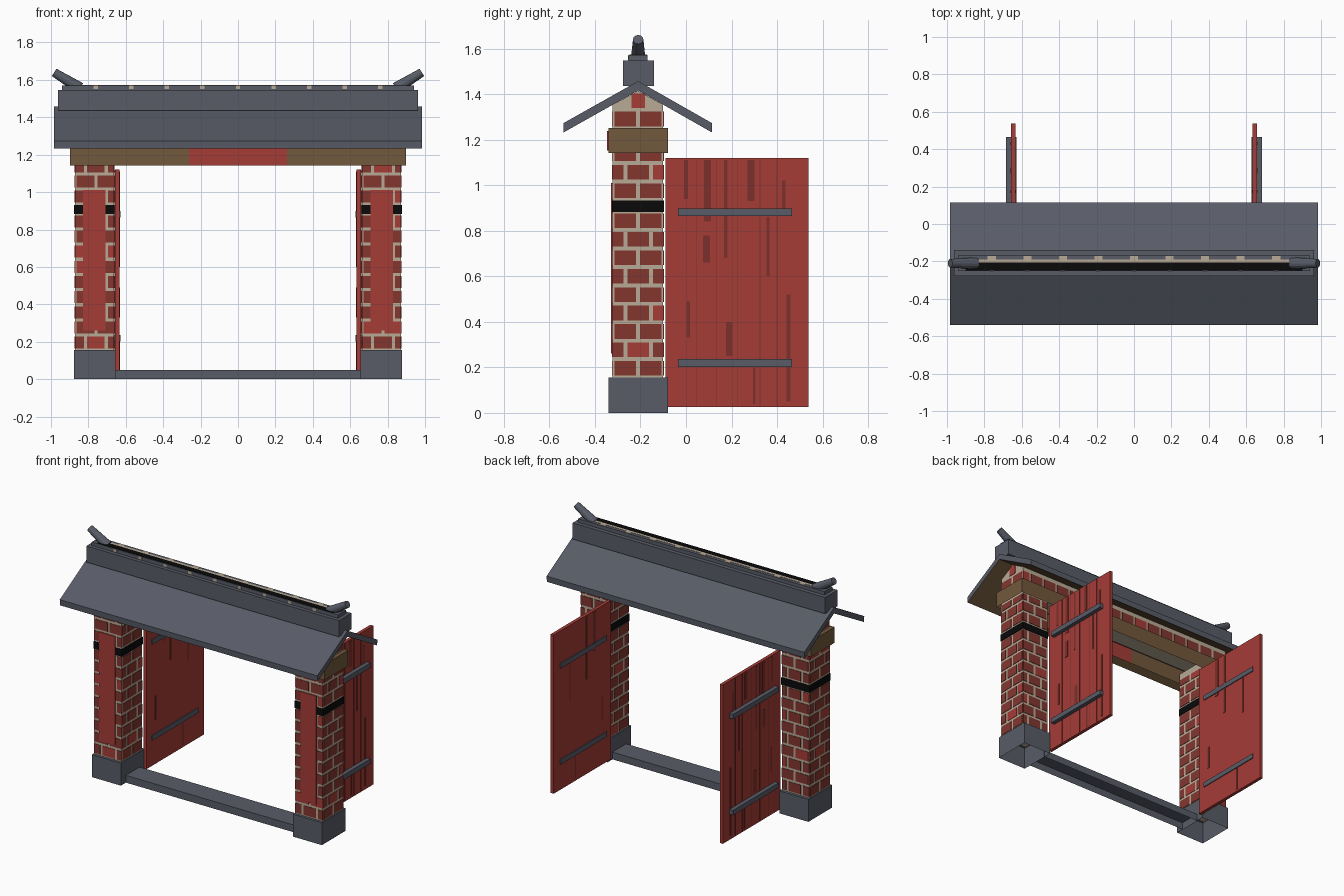
import bpy, bmesh, math, random
from mathutils import Matrix, Vector

random.seed(4)
if "Cube" in bpy.data.objects:
    bpy.data.objects.remove(bpy.data.objects["Cube"])


def material(name, *rgb):
    col = [((c / 255 + 0.055) / 1.055) ** 2.4 if c > 10 else c / 3300 for c in rgb] + [1]
    m = bpy.data.materials.new(name)
    m.use_nodes = True
    m.diffuse_color = col
    bsdf = m.node_tree.nodes["Principled BSDF"]
    bsdf.inputs["Base Color"].default_value = col
    bsdf.inputs["Roughness"].default_value = 0.9
    return m


SLATE = material("slate_grey", 88, 92, 103)
RED = material("painted_red", 165, 60, 54)
GRAIN = material("dark_red_grain", 124, 48, 43)
BRICK = material("brick_red", 131, 54, 47)
MORTAR = material("mortar_cream", 184, 170, 150)
WOOD = material("beam_brown", 114, 88, 60)
BLACK = material("black", 10, 10, 10)


def finish(name, bm, *mats):
    me = bpy.data.meshes.new(name)
    bm.to_mesh(me)
    bm.free()
    for m in mats:
        me.materials.append(m)
    ob = bpy.data.objects.new(name, me)
    bpy.context.collection.objects.link(ob)
    return ob


def add_box(bm, x, y, z, index=0):
    """Box from three (low, high) ranges."""
    lo, hi = Vector(map(min, x, y, z)), Vector()
    ranges = [sorted(r) for r in (x, y, z)]
    lo = Vector([r[0] for r in ranges])
    hi = Vector([r[1] for r in ranges])
    mat = Matrix.Translation((lo + hi) / 2) @ Matrix.Diagonal((*(hi - lo), 1))
    verts = bmesh.ops.create_cube(bm, size=1, matrix=mat)["verts"]
    for f in {f for v in verts for f in v.link_faces}:
        f.material_index = index


def box(name, x, y, z, mat, open_bottom=False):
    bm = bmesh.new()
    add_box(bm, x, y, z)
    if open_bottom:
        down = [f for f in bm.faces if f.normal.z < -0.9]
        bmesh.ops.delete(bm, geom=down, context="FACES_ONLY")
    return finish(name, bm, mat)


def extrude_profile(name, profile, half, *mats):
    """Closed (y, z) profile swept along x."""
    bm = bmesh.new()
    face = bm.faces.new([bm.verts.new((-half, y, z)) for y, z in profile])
    out = bmesh.ops.extrude_face_region(bm, geom=[face])["geom"]
    for v in out:
        if isinstance(v, bmesh.types.BMVert):
            v.co.x = half
    bmesh.ops.recalc_face_normals(bm, faces=bm.faces)
    for f in bm.faces:
        f.material_index = int(f.normal.z < -0.5 and len(mats) > 1)
    return finish(name, bm, *mats)


COURSE, LENGTH, GAP, PROUD = 0.081, 0.112, 0.017, 0.003


def add_bricks(bm, axis, plane, u_range, z0, z1, shift=0, limit=None):
    """Running-bond brick plates on a wall facing x or y."""
    row = 0
    while z0 + row * COURSE < z1 - 0.02:
        a = z0 + row * COURSE + GAP / 2
        b = min(a + COURSE - GAP, z1)
        lo, hi = limit(b) if limit else u_range
        u = u_range[0] - LENGTH * (0.5 if (row + shift) % 2 else 0)
        while u < hi:
            s, e = max(u + GAP / 2, lo), min(u + LENGTH - GAP / 2, hi)
            if e - s > 0.012:
                thin = (plane - PROUD, plane + PROUD)
                spans = (thin, (s, e)) if axis == "x" else ((s, e), thin)
                add_box(bm, *spans, (a, b), int(random.random() < 0.12))
            u += LENGTH
        row += 1


# Shared depth of the masonry and its centre line
FRONT, BACK, MID = -0.322, -0.1, -0.21
BASE_Y = (-0.34, -0.08)

# Pillars, bases and doors, mirrored to both sides
streaks = [(0.0, 0.016, 0.94, 1.11), (0.095, 0.03, 0.84, 1.11), (0.09, 0.03, 0.66, 0.78),
           (0.175, 0.016, 0.68, 1.11), (0.285, 0.03, 0.93, 1.11), (0.36, 0.012, 0.6, 0.86),
           (0.43, 0.016, 0.88, 1.02), (0.01, 0.016, 0.33, 0.49), (0.19, 0.03, 0.25, 0.4),
           (0.3, 0.012, 0.04, 0.2), (0.45, 0.016, 0.05, 0.52)]
for side, label in ((1, "left"), (-1, "right")):
    inner, outer = 0.663 * side, 0.872 * side
    px = tuple(sorted((inner, outer)))
    box(label + "_base", (0.656 * side, 0.878 * side), BASE_Y, (0, 0.155), SLATE, True)
    box(label + "_pillar_mortar", px, (FRONT, BACK), (0.15, 1.2), MORTAR)
    bm = bmesh.new()
    for z0, z1 in ((0.155, 0.882), (0.935, 1.15)):
        for plane in px:
            add_bricks(bm, "x", plane, (FRONT, BACK), z0, z1)
        for plane in (FRONT, BACK):
            add_bricks(bm, "y", plane, px, z0, z1, 1)
    finish(label + "_pillar_bricks", bm, BRICK, RED)
    box(label + "_pillar_band", (inner - 0.004 * side, outer + 0.004 * side),
        (FRONT - 0.004, BACK + 0.004), (0.882, 0.932), BLACK)
    box(label + "_pillar_panel", (0.708 * side, 0.828 * side), (-0.33, FRONT), (0.26, 1.01), RED)

    # Open door with straps and wood grain
    d_in, d_out = 0.634 * side, 0.657 * side
    box(label + "_door", (d_in, d_out), (-0.09, 0.537), (0.025, 1.12), RED)
    bm = bmesh.new()
    for z in (0.202, 0.864):
        add_box(bm, (0.628 * side, 0.685 * side), (-0.035, 0.466), (z, z + 0.034))
    finish(label + "_door_straps", bm, SLATE)
    bm = bmesh.new()
    for i, (y, w, z0, z1) in enumerate(streaks):
        add_box(bm, (d_out - 0.002 * side, d_out + 0.002 * side), (y - w / 2, y + w / 2), (z0, z1))
        if i % 2:
            add_box(bm, (d_in - 0.002 * side, d_in + 0.002 * side), (y - w / 2, y + w / 2), (z0, z1))
    for y in (0.045, 0.135, 0.225, 0.325, 0.4):
        add_box(bm, (d_out - 0.002 * side, d_out + 0.002 * side), (y - 0.002, y + 0.002), (0.03, 1.115))
    finish(label + "_door_grain", bm, GRAIN)

    # Ridge horn leaning outward
    start, end = Vector((0.845 * side, MID, 1.555)), Vector((0.983 * side, MID, 1.64))
    axis = end - start
    bm = bmesh.new()
    bmesh.ops.create_cone(bm, cap_ends=True, segments=12, radius1=0.032, radius2=0.023,
                          depth=axis.length,
                          matrix=Matrix.Translation((start + end) / 2)
                          @ axis.to_track_quat("Z", "Y").to_matrix().to_4x4())
    finish(label + "_ridge_horn", bm, SLATE)

# Threshold between the pillars
box("threshold", (-0.66, 0.66), (-0.285, -0.135), (0, 0.05), SLATE, True)

# Hollow lintel beam with a red middle on its front
bm = bmesh.new()
add_box(bm, (-0.897, 0.897), BASE_Y, (1.142, 1.25))
bmesh.ops.delete(bm, geom=[f for f in bm.faces if f.normal.z < -0.9], context="FACES_ONLY")
for cut in (-0.262, 0.262):
    bmesh.ops.bisect_plane(bm, geom=bm.verts[:] + bm.edges[:] + bm.faces[:],
                           plane_co=(cut, 0, 0), plane_no=(1, 0, 0))
for f in bm.faces:
    f.material_index = int(f.normal.y < -0.9 and abs(f.calc_center_median().x) < 0.2)
finish("lintel_beam", bm, WOOD, RED)
box("lintel_plaque", (-0.262, 0.262), (-0.348, -0.34), (1.152, 1.238), RED)

# Gabled brick wall between the lintel and the roof
extrude_profile("gable_wall_mortar", [(FRONT, 1.24), (FRONT, 1.353), (MID, 1.414),
                                      (BACK, 1.353), (BACK, 1.24)], 0.87, MORTAR)
bm = bmesh.new()


def gable_limit(z):
    half = min(0.11, max(0.0, (1.42 - z) / 0.56))
    return MID - half, MID + half


for plane in (-0.87, 0.87):
    add_bricks(bm, "x", plane, (FRONT, BACK), 1.25, 1.405, 0, gable_limit)
for plane in (FRONT, BACK):
    add_bricks(bm, "y", plane, (-0.87, 0.87), 1.25, 1.35)
finish("gable_wall_bricks", bm, BRICK, RED)

# Pitched roof, brown underneath
extrude_profile("roof", [(-0.537, 1.232), (-0.539, 1.272), (MID, 1.457), (0.115, 1.272),
                         (0.113, 1.232), (MID, 1.416)], 0.983, SLATE, WOOD)

# Ridge block and its cap with inlaid strips
box("ridge_block", (-0.963, 0.963), (-0.277, -0.14), (1.435, 1.547), SLATE)
box("ridge_cap", (-0.94, 0.94), (-0.252, -0.168), (1.545, 1.571), SLATE)
box("ridge_black_strip", (-0.9, 0.9), (-0.248, -0.207), (1.57, 1.573), BLACK)
box("ridge_cream_strip", (-0.9, 0.9), (-0.207, -0.19), (1.57, 1.573), MORTAR)
bm = bmesh.new()
for i in range(9):
    x = -0.76 + i * 0.19
    add_box(bm, (x - 0.022, x + 0.022), (-0.19, -0.172), (1.57, 1.573))
    add_box(bm, (x - 0.012, x + 0.012), (-0.254, -0.25), (1.55, 1.57))
finish("ridge_cream_tabs", bm, MORTAR)
